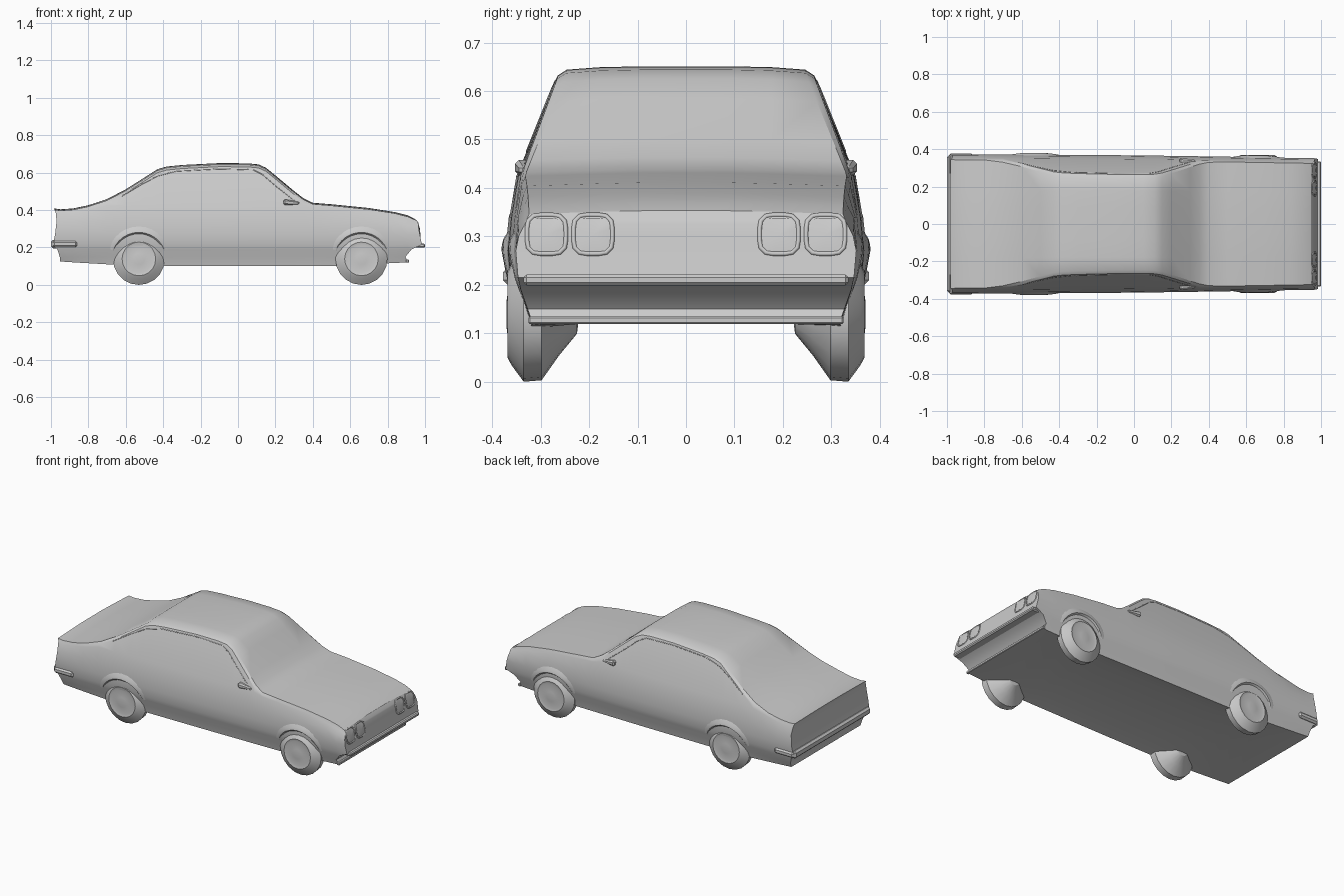
import bpy, bmesh, math
from mathutils import Vector

if "Cube" in bpy.data.objects:
    bpy.data.objects.remove(bpy.data.objects["Cube"])

GREY = (0.6, 0.6, 0.6, 1)
paint = bpy.data.materials.new("plain grey")
paint.use_nodes = True
paint.diffuse_color = GREY
paint.node_tree.nodes["Principled BSDF"].inputs["Base Color"].default_value = GREY


def finish(bm, name, angle=30):
    bmesh.ops.recalc_face_normals(bm, faces=bm.faces[:])
    me = bpy.data.meshes.new(name)
    bm.to_mesh(me)
    bm.free()
    ob = bpy.data.objects.new(name, me)
    me.materials.append(paint)
    bpy.context.collection.objects.link(ob)
    bpy.ops.object.select_all(action='DESELECT')
    ob.select_set(True)
    bpy.context.view_layer.objects.active = ob
    bpy.ops.object.shade_smooth_by_angle(angle=math.radians(angle))
    return ob


def interp(table, t):
    if t <= table[0][0]:
        return table[0][1]
    for (a, va), (b, vb) in zip(table, table[1:]):
        if t <= b:
            return va + (vb - va) * (t - a) / (b - a)
    return table[-1][1]


def box(name, centre, size, bevel=0.006):
    bm = bmesh.new()
    bmesh.ops.create_cube(bm, size=1)
    for v in bm.verts:
        v.co = Vector([c + p * s for c, p, s in zip(centre, v.co, size)])
    bmesh.ops.bevel(bm, geom=bm.edges[:], offset=bevel, segments=1, affect='EDGES')
    return finish(bm, name)


def tube(name, points, radius, closed=False):
    cu = bpy.data.curves.new(name, 'CURVE')
    cu.dimensions = '3D'
    cu.bevel_depth = radius
    cu.bevel_resolution = 1
    cu.use_fill_caps = True
    sp = cu.splines.new('POLY')
    sp.points.add(len(points) - 1)
    for p, co in zip(sp.points, points):
        p.co = (*co, 1)
    sp.use_cyclic_u = closed
    cu.materials.append(paint)
    ob = bpy.data.objects.new(name, cu)
    bpy.context.collection.objects.link(ob)


def bridge(bm, rings):
    for a, b in zip(rings, rings[1:]):
        for k in range(len(a)):
            m = (k + 1) % len(a)
            bm.faces.new((a[k], a[m], b[m], b[k]))


# Lengthwise outlines: top line, sill, and the two end profiles (by height)
TOP = [(-.985, .408), (-.95, .403), (-.88, .408), (-.8, .425), (-.7, .458), (-.6, .51),
       (-.5, .573), (-.43, .618), (-.38, .632), (-.3, .64), (-.1, .65), (.05, .649),
       (.11, .643), (.15, .625), (.2, .584), (.3, .501), (.35, .462), (.4, .438),
       (.5, .43), (.7, .41), (.84, .388), (.91, .37), (.955, .352)]
SILL = [(-.96, .125), (-.7, .11), (-.4, .101), (.5, .101), (.9, .12)]
NOSE = [(.12, .91), (.15, .895), (.19, .928), (.215, .983), (.27, .972), (.33, .961), (.352, .946)]
TAIL = [(.12, -.95), (.15, -.953), (.19, -.966), (.215, -.989), (.27, -.978), (.36, -.968),
        (.39, -.976), (.41, -.985)]
FLANK = [(.1, .334), (.15, .345), (.19, .36), (.215, .366), (.27, .371), (.34, .364)]
WIDTH = [(-1, 1.005), (0, .99), (.5, .97), (1, .945)]


def side(z):
    """Half-width of the glass area at a height."""
    return .347 - max(0, z - .43) * .395


def section(x):
    """Half cross-section from floor to roof centre, as (y, z)."""
    zt, zb = interp(TOP, x), interp(SILL, x)
    belt = min(.425, zt - .025)
    inset = interp([(.43, .005), (.6, .012)], zt)
    low = [(.235, max(zb, .119)), (.334, zb)]
    low += [(y, min(z, zt - .05)) for z, y in FLANK[1:]] + [(.35, belt)]
    eave = zt - .018
    high = [(side(eave), eave), (side(zt) - inset, zt - .006), (.18, zt - .001), (.09, zt + .001)]
    w = interp(WIDTH, x)
    return [(y * w, z) for y, z in low + high]


# Body shell lofted along the car
bm = bmesh.new()
loops = []
last = len(TOP) - 1
for i, (x, _) in enumerate(TOP):
    half = []
    for y, z in section(x):
        px = interp(TAIL, z) if i == 0 else interp(NOSE, z) if i == last else x
        if 0 < i < last:
            px = max(interp(TAIL, z) + .012, min(px, interp(NOSE, z) - .012))
        half.append((px, y, z))
    loops.append([bm.verts.new(p) for p in half] +
                 [bm.verts.new((p[0], -p[1], p[2])) for p in reversed(half)])
bridge(bm, loops)
n = len(loops[0])
for ring in (loops[0], loops[-1]):
    for k in range(n // 2 - 1):
        bm.faces.new((ring[k], ring[k + 1], ring[n - 2 - k], ring[n - 1 - k]))
finish(bm, "body_shell")

# Bumpers and lower lip
box("front_bumper", (.974, 0, .21), (.052, .67, .022))
box("rear_bumper", (-.974, 0, .218), (.052, .735, .046), .011)
box("front_lower_lip", (.906, 0, .127), (.018, .65, .016), .003)


def nose_point(y, z, out=0):
    return (interp(NOSE, z) + out, y, z)


def rounded_square(a, r):
    """Point on a soft-cornered square of half-width r."""
    c, s = math.cos(a), math.sin(a)
    k = r / (c ** 4 + s ** 4) ** .25
    return c * k, s * k


# Wheels, arches, lamps, mirrors and roof rails on both sides
TYRE = [(.22, .0), (.225, .04), (.262, .085), (.298, .136), (.335, .139), (.36, .105),
        (.368, .09), (.364, .075), (.37, .03), (.37, .0)]
WHEEL_Z = .139
for s, label in ((1, "left"), (-1, "right")):
    for cx, end in ((.66, "front"), (-.53, "rear")):
        bm = bmesh.new()
        spokes = [math.tau * k / 20 for k in range(20)]
        bridge(bm, [[bm.verts.new((cx + r * math.cos(a), s * y, WHEEL_Z + r * math.sin(a)))
                     for a in spokes] for y, r in TYRE])
        bmesh.ops.remove_doubles(bm, verts=bm.verts[:], dist=.0001)
        finish(bm, f"{end}_{label}_wheel")

        # Arch lip swelling gently out of the flank and fading at both feet
        bm = bmesh.new()
        rows = []
        for k in range(13):
            a = math.radians(20 + 140 * k / 12)
            row = []
            for r, lift in ((.135, -.004), (.146, .011), (.16, .009), (.185, -.004)):
                x, z = cx + r * math.cos(a), .135 + r * math.sin(a)
                y = interp(FLANK, z) * interp(WIDTH, x) + (lift + .004) * math.sin(a) - .004
                row.append(bm.verts.new((x, s * y, z)))
            rows.append(row)
        for p, q in zip(rows, rows[1:]):
            for k in range(3):
                bm.faces.new((p[k], p[k + 1], q[k + 1], q[k]))
        arch = finish(bm, f"{end}_{label}_arch")
        if (arch.data.polygons[0].normal.y > 0) != (s > 0):
            arch.data.flip_normals()

    # Bumper ends wrapping round the rear corners
    box(f"rear_{label}_bumper_end", (-.925, s * .366, .218), (.13, .024, .036), .01)

    # Twin lamps with raised rims
    angles = [math.tau * k / 20 for k in range(20)]
    for ly, name in ((.288, "outer"), (.192, "inner")):
        rim = [rounded_square(a, .04) for a in angles]
        tube(f"{label}_{name}_lamp_rim",
             [nose_point(s * (ly + y), .304 + z, -.001) for y, z in rim], .005, True)
        bm = bmesh.new()
        edge = [bm.verts.new(nose_point(s * (ly + y * .85), .304 + z * .85, .003)) for y, z in rim]
        hub = bm.verts.new(nose_point(s * ly, .304, .006))
        for k in range(len(edge)):
            bm.faces.new((edge[k], edge[k - 1], hub))
        lamp = finish(bm, f"{label}_{name}_lamp")
        if lamp.data.polygons[0].normal.x < 0:
            lamp.data.flip_normals()

    # Door mirror, tapered towards the front and the tip
    mirror = box(f"{label}_mirror", (.285, s * .335, .442), (.085, .036, .032), .008)
    for v in mirror.data.vertices:
        if v.co.x > .285:
            v.co.z = .437 + (v.co.z - .442) * .5
            v.co.y -= s * .008

    # Rail framing the side window
    rail = [(-.62, .475), (-.52, .535), (-.43, .582), (-.33, .608), (-.1, .62), (.08, .615),
            (.13, .59), (.2, .53), (.3, .45)]
    tube(f"{label}_window_rail",
         [(x, s * (side(z) * interp(WIDTH, x) - .001), z) for x, z in rail], .003)
